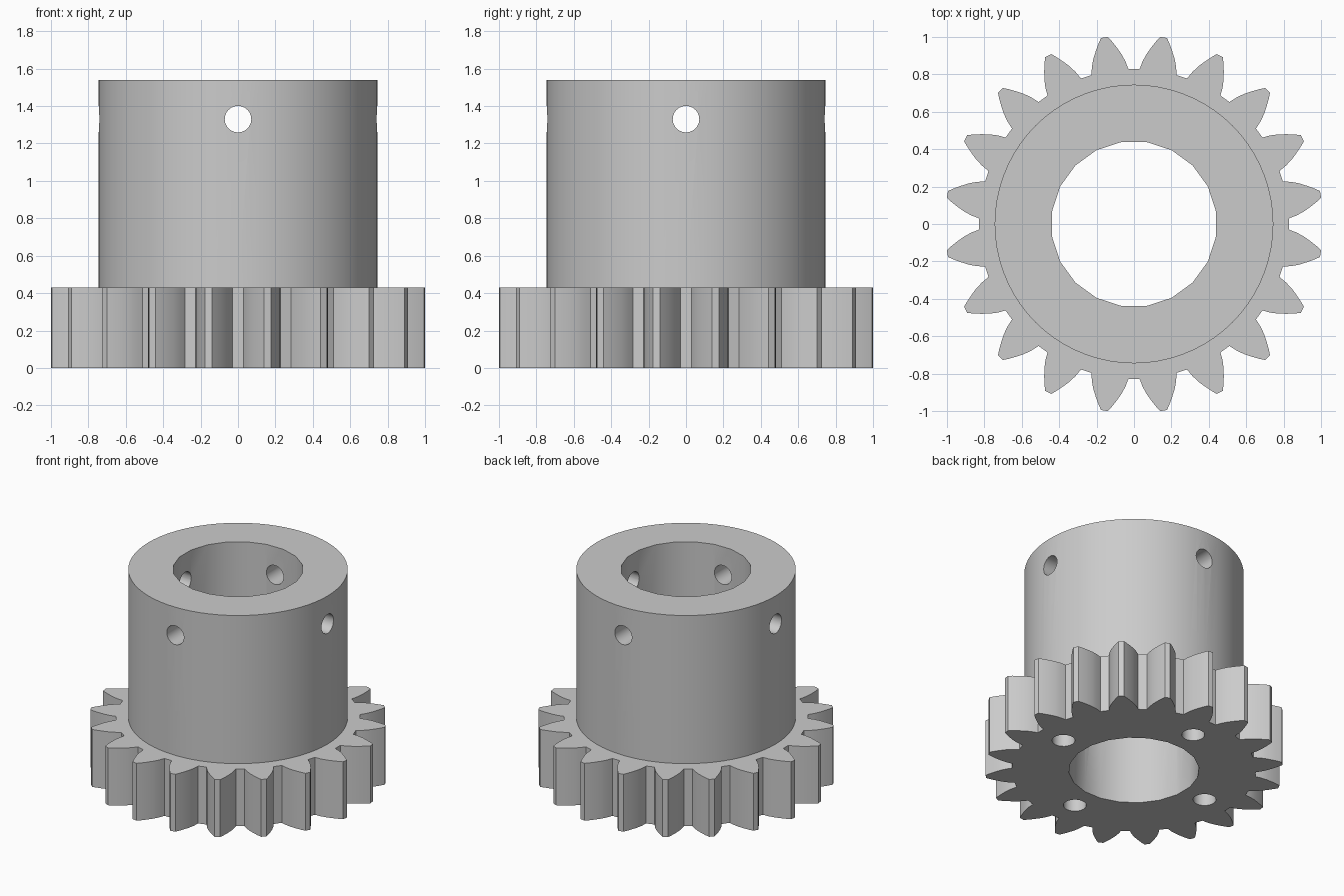
import bpy
import bmesh
from math import radians, sin, cos, pi

cube = bpy.data.objects.get("Cube")
if cube:
    bpy.data.objects.remove(cube, do_unlink=True)

TEETH = 20
GEAR_TOP, HUB_TOP = 0.43, 1.54
HUB_RADIUS, BORE_RADIUS = 0.745, 0.443
# radius and half angle in degrees along one tooth flank, root to tip
FLANK = [(0.828, 6.95), (0.87, 6.0), (0.91, 4.8), (0.95, 3.35), (0.985, 2.05), (1.01, 1.05)]

metal = bpy.data.materials.new("grey_metal")
metal.use_nodes = True
grey = (0.6, 0.6, 0.6, 1)
metal.diffuse_color = grey
metal.node_tree.nodes["Principled BSDF"].inputs["Base Color"].default_value = grey


def prism(name, outline, z0, z1):
    """Extrude a flat outline upwards into a closed solid."""
    bm = bmesh.new()
    face = bm.faces.new([bm.verts.new((x, y, z0)) for x, y in outline])
    top = bmesh.ops.extrude_face_region(bm, geom=[face])["geom"]
    verts = [v for v in top if isinstance(v, bmesh.types.BMVert)]
    bmesh.ops.translate(bm, verts=verts, vec=(0, 0, z1 - z0))
    bmesh.ops.recalc_face_normals(bm, faces=bm.faces)
    mesh = bpy.data.meshes.new(name)
    bm.to_mesh(mesh)
    bm.free()
    mesh.materials.append(metal)
    obj = bpy.data.objects.new(name, mesh)
    bpy.context.collection.objects.link(obj)
    return obj


def circle(radius, sides, start=0.0, cx=0.0, cy=0.0):
    steps = [start + 2 * pi * i / sides for i in range(sides)]
    return [(cx + radius * cos(a), cy + radius * sin(a)) for a in steps]


def combine(target, other, operation):
    """Apply a boolean and discard the helper solid."""
    bpy.context.view_layer.objects.active = target
    mod = target.modifiers.new("boolean", 'BOOLEAN')
    mod.operation = operation
    mod.solver = 'EXACT'
    mod.object = other
    bpy.ops.object.modifier_apply(modifier=mod.name)
    bpy.data.objects.remove(other, do_unlink=True)


# Toothed rim
pitch = 360 / TEETH
outline = []
for i in range(TEETH):
    mid = pitch * (i + 0.5)
    tooth = [(r, mid - h) for r, h in FLANK] + [(r, mid + h) for r, h in reversed(FLANK)]
    outline += [(r * cos(radians(a)), r * sin(radians(a))) for r, a in tooth]
body = prism("gear_with_hub", outline, 0, GEAR_TOP)

# Hub collar
combine(body, prism("hub", circle(HUB_RADIUS, 72), 0.2, HUB_TOP), 'UNION')

# Central bore
combine(body, prism("bore", circle(BORE_RADIUS, 20, radians(9)), -0.1, 1.7), 'DIFFERENCE')

# Cross holes through the collar
for axis in ('x', 'y'):
    cutter = prism("cross_hole", circle(0.071, 24), -1, 1)
    cutter.location.z = 1.33
    cutter.rotation_euler = (0, pi / 2, 0) if axis == 'x' else (pi / 2, 0, 0)
    bpy.context.view_layer.update()
    combine(body, cutter, 'DIFFERENCE')

# Blind holes in the underside
for x, y in circle(0.625, 4):
    combine(body, prism("blind_hole", circle(0.078, 24, 0, x, y), -0.1, 0.43 - 0.01), 'DIFFERENCE')

# Smooth curved walls, crisp corners
bpy.ops.object.select_all(action='DESELECT')
body.select_set(True)
bpy.context.view_layer.objects.active = body
bpy.ops.object.shade_smooth_by_angle(angle=radians(25))
